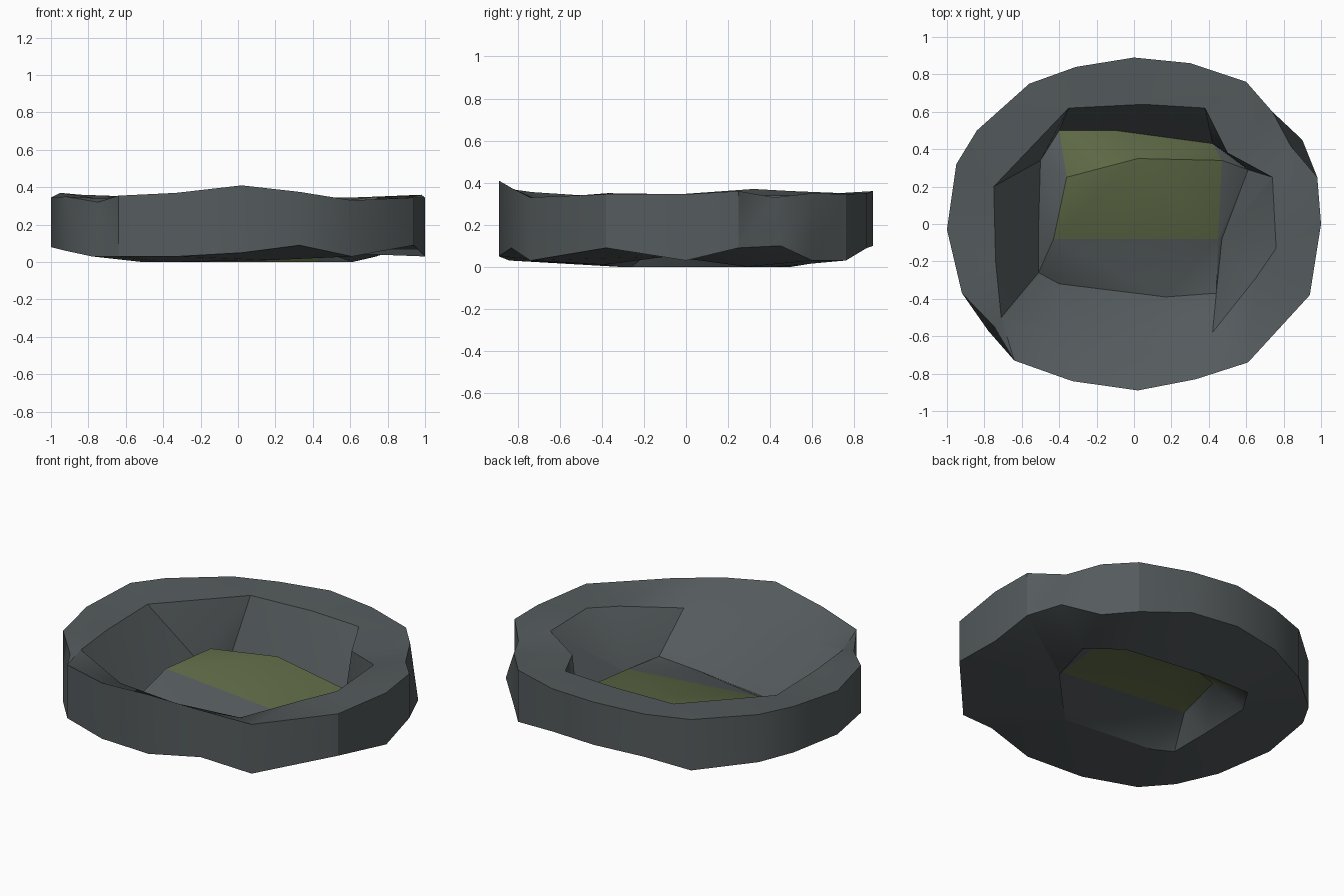
import bpy, bmesh, math

if "Cube" in bpy.data.objects:
    bpy.data.objects.remove(bpy.data.objects["Cube"])

# Outer wall stations, counter-clockwise: x, y, top z, bottom z
OUTER = [
    (1.00, 0.00, .345, .03), (0.98, 0.25, .36, .09), (0.90, 0.45, .33, .10),
    (0.74, 0.60, .35, .03), (0.60, 0.76, .345, .03), (0.30, 0.86, .35, .09),
    (0.00, 0.89, .36, .10), (-0.31, 0.84, .35, .09), (-0.56, 0.75, .35, .04),
    (-0.84, 0.50, .36, .07), (-0.95, 0.32, .37, .09), (-1.00, -0.03, .345, .08),
    (-0.92, -0.37, .35, .06), (-0.78, -0.57, .32, .03), (-0.64, -0.73, .355, .03),
    (-0.33, -0.84, .37, .03), (0.02, -0.89, .41, .05), (0.33, -0.83, .375, .09),
    (0.61, -0.74, .33, .03), (0.94, -0.38, .345, .09),
]
# Stations whose top edge is worn inwards
WORN = {2: .93, 13: .96}
# Inner edge of the rim, lower and softer at the front
RIM = [
    (0.76, -0.13, .34), (0.74, 0.25, .35), (0.50, 0.38, .32), (0.38, 0.62, .345),
    (0.05, 0.64, .345), (-0.35, 0.62, .34), (-0.75, 0.20, .34), (-0.74, -0.20, .34),
    (-0.71, -0.50, .34), (-0.38, -0.59, .26), (0.02, -0.63, .26),
    (0.42, -0.58, .26), (0.65, -0.29, .32),
]
# Foot of the inner wall
FOOT = [
    (0.47, -0.08, .05), (0.61, 0.29, 0), (0.42, 0.43, 0), (-0.10, 0.50, 0),
    (-0.40, 0.50, 0), (-0.50, 0.34, 0), (-0.51, 0.00, 0), (-0.51, -0.26, 0),
    (-0.40, -0.32, 0), (0.17, -0.39, .01), (0.44, -0.37, .04),
]
# Raised plateau of the mossy floor
PLATEAU = [
    (0.45, -0.08, .07), (0.47, 0.34, .10), (0.02, 0.35, .17),
    (-0.36, 0.25, .155), (-0.43, -0.08, .14),
]


def material(name, colour):
    mat = bpy.data.materials.new(name)
    mat.diffuse_color = (*colour, 1)
    mat.use_nodes = True
    mat.node_tree.nodes["Principled BSDF"].inputs["Base Color"].default_value = mat.diffuse_color
    return mat


def make_object(name, bm, *mats):
    mesh = bpy.data.meshes.new(name)
    bm.to_mesh(mesh)
    bm.free()
    for mat in mats:
        mesh.materials.append(mat)
    obj = bpy.data.objects.new(name, mesh)
    bpy.context.collection.objects.link(obj)
    bpy.ops.object.select_all(action='DESELECT')
    bpy.context.view_layer.objects.active = obj
    obj.select_set(True)
    bpy.ops.object.shade_smooth_by_angle(angle=math.radians(30))
    return obj


def add_loop(bm, points):
    return [bm.verts.new(p) for p in points]


def ring_angles(loop):
    """Angles around the centre, unwrapped so that they keep increasing."""
    out = []
    for v in loop:
        a = math.atan2(v.co.y, v.co.x)
        while out and a < out[-1]:
            a += math.tau
        out.append(a)
    return out + [out[0] + math.tau]


def zip_loops(bm, a, b):
    """Join two loops of different point counts with triangles."""
    ta, tb = ring_angles(a), ring_angles(b)
    i = j = 0
    while i < len(a) or j < len(b):
        va, vb = a[i % len(a)], b[j % len(b)]
        step_a = j == len(b) or (
            i < len(a) and ta[i] + ta[i + 1] <= tb[j] + tb[j + 1])
        if step_a:
            i += 1
            bm.faces.new((va, a[i % len(a)], vb))
        else:
            j += 1
            bm.faces.new((va, b[j % len(b)], vb))


stone = material("stone", (0.09, 0.105, 0.11))
moss = material("moss", (0.11, 0.14, 0.06))

# Stone ring: outer wall, rim, inner wall and sloping underside
bm = bmesh.new()
top = add_loop(bm, [(x * WORN.get(i, 1), y * WORN.get(i, 1), zt)
                    for i, (x, y, zt, zb) in enumerate(OUTER)])
low = add_loop(bm, [(x, y, zb) for x, y, zt, zb in OUTER])
rim = add_loop(bm, RIM)
foot = add_loop(bm, FOOT)
for upper, lower in ((top, low), (top, rim), (rim, foot), (low, foot[:-1])):
    zip_loops(bm, upper, lower)
bmesh.ops.recalc_face_normals(bm, faces=bm.faces[:])
make_object("stone_ring", bm, stone)

# Mossy floor: plateau with a skirt sloping down to the foot of the wall
bm = bmesh.new()
skirt = add_loop(bm, FOOT)
plateau = add_loop(bm, PLATEAU)
zip_loops(bm, skirt, plateau)
cap = bm.faces.new(plateau)
bmesh.ops.triangulate(bm, faces=[cap])
for face in bm.faces:
    face.normal_update()
    if face.normal.z < 0:
        face.normal_flip()
    centre = face.calc_center_median()
    face.material_index = int(centre.y < -0.12 or abs(centre.x) > 0.42)
make_object("mossy_floor", bm, moss, stone)
